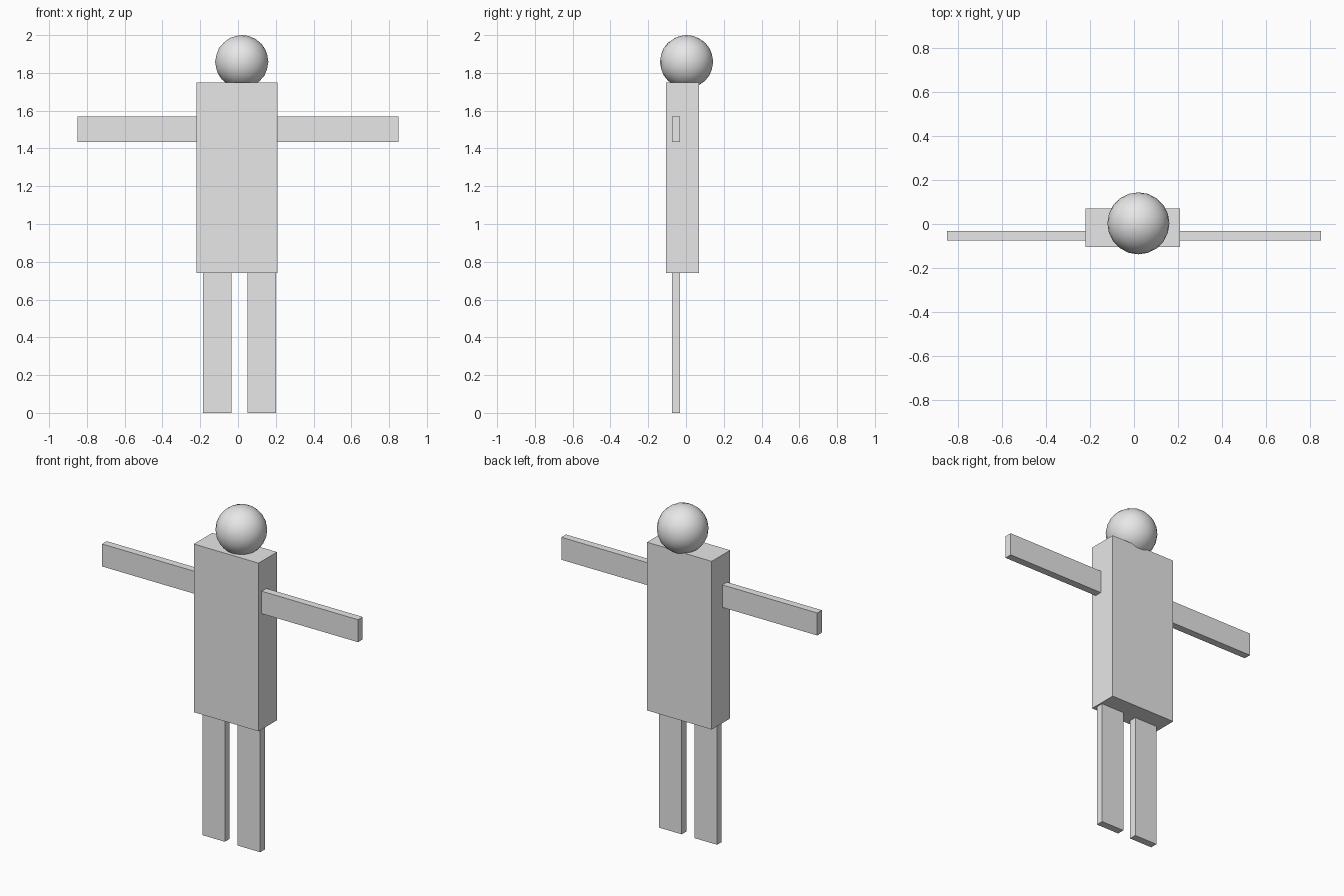
import bpy

if "Cube" in bpy.data.objects:
    bpy.data.objects.remove(bpy.data.objects["Cube"])

grey = bpy.data.materials.new("light_grey")
grey.diffuse_color = (0.8, 0.8, 0.8, 1)
grey.use_nodes = True
grey.node_tree.nodes["Principled BSDF"].inputs["Base Color"].default_value = grey.diffuse_color


def box(name, x, y, z):
    """Box from (min, max) ranges on each axis."""
    bpy.ops.mesh.primitive_cube_add(
        size=1, location=[(a + b) / 2 for a, b in (x, y, z)])
    ob = bpy.context.object
    ob.name = name
    ob.scale = [b - a for a, b in (x, y, z)]
    bpy.ops.object.transform_apply(location=False, rotation=False, scale=True)
    ob.data.materials.append(grey)


limb_y = (-0.075, -0.031)

# Torso
box("torso", (-0.22, 0.21), (-0.105, 0.07), (0.74, 1.75))

# Arms held straight out from the torso sides
box("left_arm", (-0.85, -0.22), limb_y, (1.435, 1.57))
box("right_arm", (0.21, 0.85), limb_y, (1.435, 1.57))

# Legs
box("left_leg", (-0.185, -0.035), limb_y, (0, 0.74))
box("right_leg", (0.05, 0.2), limb_y, (0, 0.74))

# Head, slightly sunk into the torso
bpy.ops.mesh.primitive_ico_sphere_add(
    subdivisions=3, radius=0.141, location=(0.02, 0.003, 1.859))
head = bpy.context.object
head.name = "head"
head.data.materials.append(grey)
bpy.ops.object.shade_smooth_by_angle()
